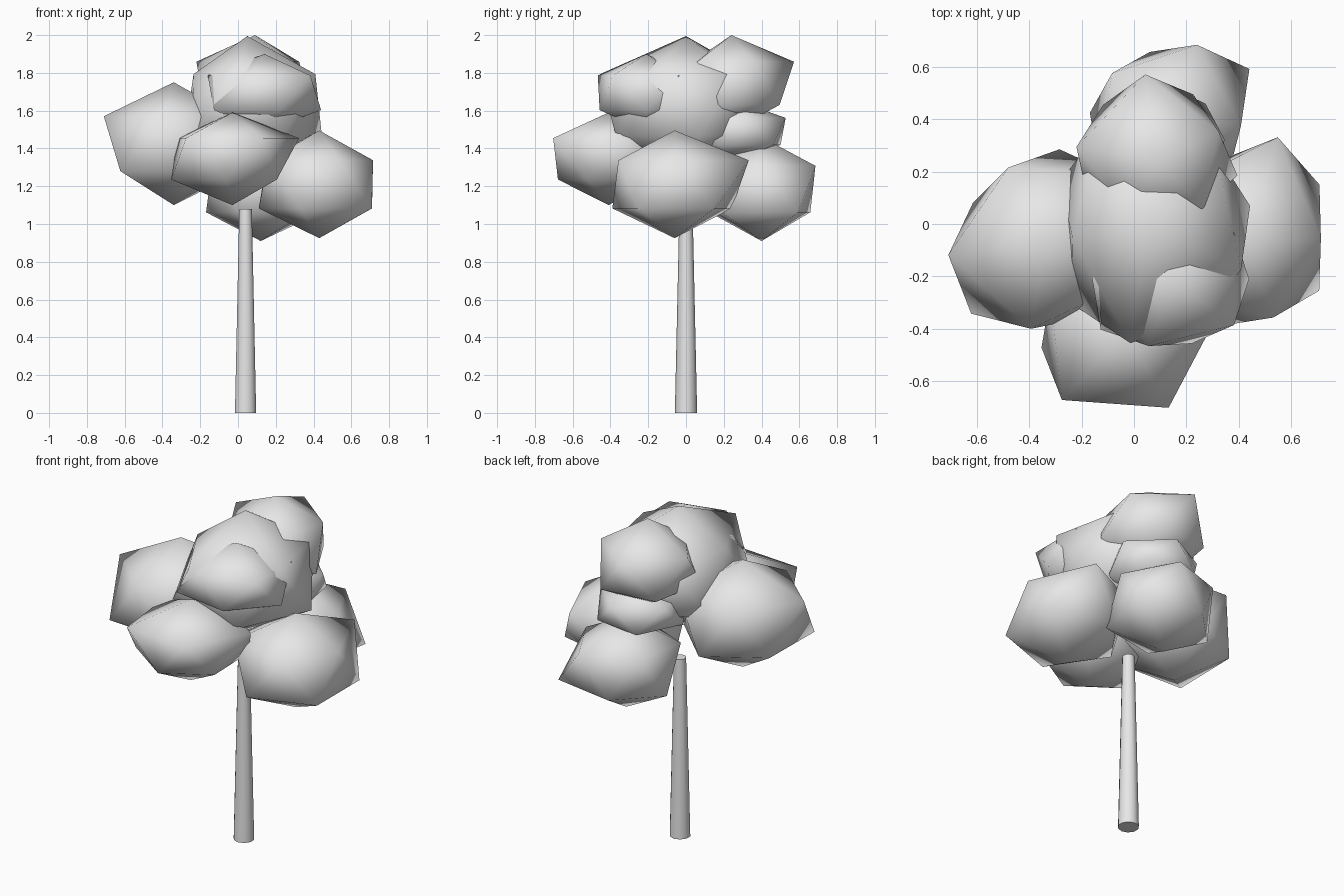
import bpy
import bmesh
from math import atan2, degrees, hypot, radians
from mathutils import Matrix

cube = bpy.data.objects.get("Cube")
if cube:
    bpy.data.objects.remove(cube)

# One plain grey for the whole tree
grey = bpy.data.materials.new("plain grey")
grey.use_nodes = True
colour = (0.8, 0.8, 0.8, 1)
grey.diffuse_color = colour
grey.node_tree.nodes["Principled BSDF"].inputs["Base Color"].default_value = colour


def add_part(name, bm, location):
    """Turn a bmesh into a smooth grey object."""
    mesh = bpy.data.meshes.new(name)
    for face in bm.faces:
        face.smooth = True
    bm.to_mesh(mesh)
    bm.free()
    mesh.materials.append(grey)
    part = bpy.data.objects.new(name, mesh)
    part.location = location
    bpy.context.collection.objects.link(part)
    return part


def leaf_clump(name, location, half_height, turn, girth):
    """Lumpy low-poly ball. Girth gives the reach of the ten side corners,
    counted round from the turn angle, upper and lower corners alternating."""
    bm = bmesh.new()
    bmesh.ops.create_icosphere(bm, subdivisions=1, radius=1)
    for vert in bm.verts:
        reach = hypot(vert.co.x, vert.co.y)
        if reach > 0.1:
            corner = round(degrees(atan2(vert.co.y, vert.co.x)) / 36) % 10
            vert.co.xy *= girth[corner] / reach
        vert.co.z *= half_height
    bm.transform(Matrix.Rotation(radians(turn), 4, "Z"))
    add_part(name, bm, location)


# Tapered trunk
trunk_height = 1.08
bm = bmesh.new()
bmesh.ops.create_cone(bm, cap_ends=True, segments=10, radius1=0.059, radius2=0.035,
                      depth=trunk_height)
trunk = add_part("trunk", bm, (0.04, 0, trunk_height / 2))
for edge in trunk.data.edges:
    ends = [trunk.data.vertices[i].co.z for i in edge.vertices]
    edge.use_edge_sharp = abs(ends[0] - ends[1]) < 0.01

# Lower foliage
leaf_clump("right_leaf_clump", (-0.34, -0.06, 1.425), 0.325, 45,
           (.36, .35, .31, .31, .375, .4, .345, .335, .36, .36))
leaf_clump("front_leaf_clump", (-0.03, -0.41, 1.345), 0.245, 11,
           (.36, .33, .3, .3, .32, .33, .36, .27, .335, .26))
leaf_clump("left_leaf_clump", (0.43, -0.06, 1.21), 0.285, 1,
           (.285, .35, .41, .32, .34, .32, .34, .345, .315, .34))
leaf_clump("back_leaf_clump", (0.12, 0.4, 1.185), 0.275, -5,
           (.29, .375, .31, .265, .27, .29, .3, .3, .3, .32))

# Upper foliage
leaf_clump("crown_leaf_clump", (0.05, 0, 1.63), 0.365, 46,
           (.38, .4, .4, .37, .29, .42, .46, .42, .4, .4))
leaf_clump("upper_back_leaf_clump", (0.09, 0.24, 1.745), 0.255, 26,
           (.26, .29, .335, .3, .315, .3, .23, .3, .25, .31))
leaf_clump("upper_front_leaf_clump", (0.14, -0.21, 1.695), 0.205, 36,
           (.3, .27, .25, .28, .3, .33, .27, .26, .3, .3))
leaf_clump("small_back_leaf_clump", (0.1, 0.28, 1.49), 0.16, 10, [.25] * 10)
